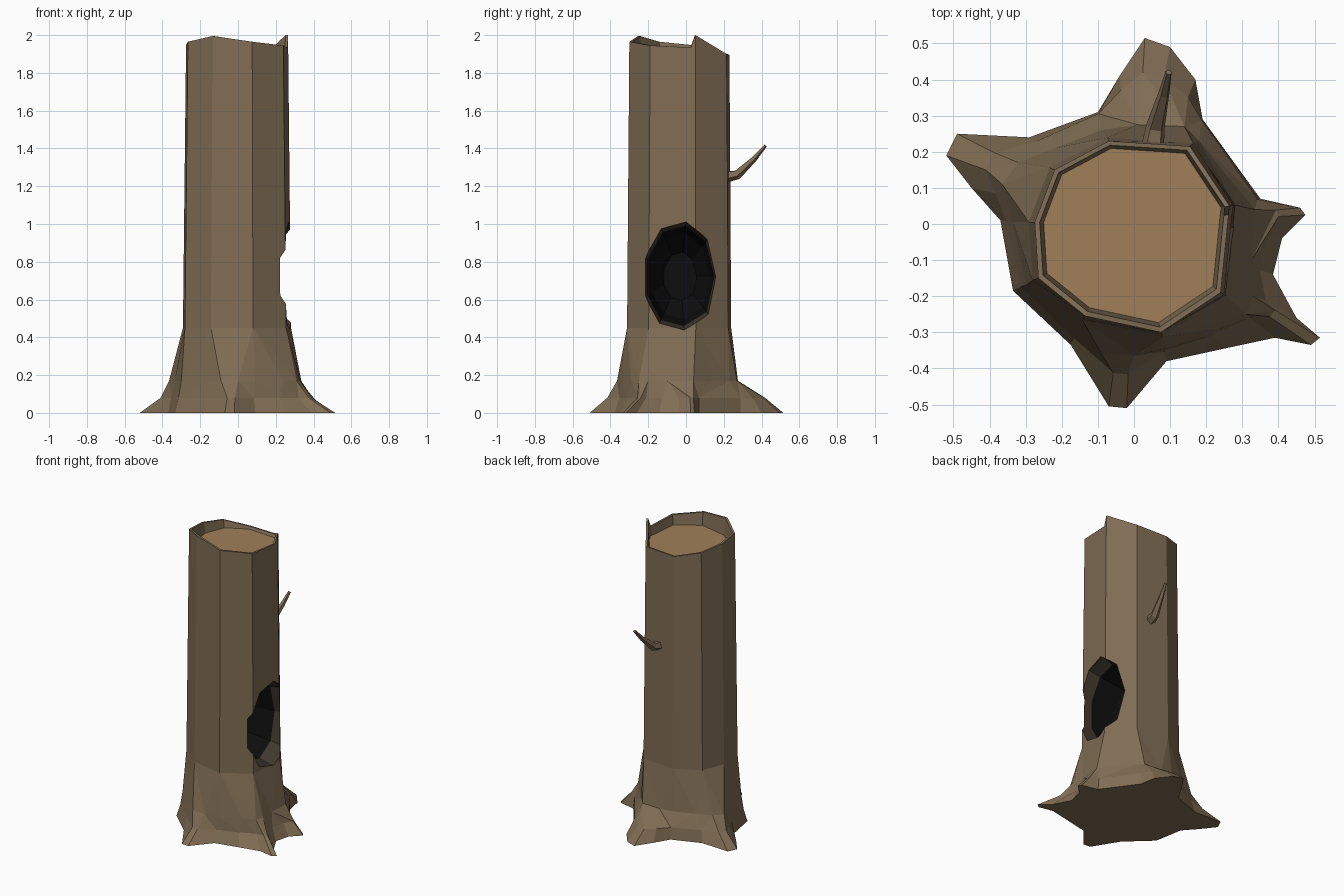
import bpy, bmesh
from math import atan2, hypot, cos, sin, tau
from mathutils import Vector

if "Cube" in bpy.data.objects:
    bpy.data.objects.remove(bpy.data.objects["Cube"])


def material(name, rgb):
    m = bpy.data.materials.new(name)
    m.diffuse_color = (*rgb, 1)
    m.use_nodes = True
    m.node_tree.nodes["Principled BSDF"].inputs["Base Color"].default_value = m.diffuse_color
    return m


MATS = [material("bark", (0.215, 0.152, 0.088)), material("cut_wood", (0.35, 0.215, 0.10)),
        material("hollow_edge", (0.05, 0.038, 0.026)), material("hollow_dark", (0.004, 0.004, 0.004))]


def finish(bm, name):
    bmesh.ops.recalc_face_normals(bm, faces=bm.faces[:])
    me = bpy.data.meshes.new(name)
    bm.to_mesh(me)
    bm.free()
    for m in MATS:
        me.materials.append(m)
    ob = bpy.data.objects.new(name, me)
    bpy.context.collection.objects.link(ob)
    return ob


def ring(bm, pts):
    return [bm.verts.new(p) for p in pts]


def loft(bm, a, b, mat=0):
    """Quads between rings of equal count."""
    n = len(a)
    for i in range(n):
        bm.faces.new((a[i], a[(i + 1) % n], b[(i + 1) % n], b[i])).material_index = mat


def stitch(bm, a, b):
    """Triangles between rings of different counts, advancing by angle."""
    def ang(r, i):
        v = r[i % len(r)].co
        return atan2(v.y, v.x) + tau * (i // len(r))
    i = j = 0
    while i < len(a) or j < len(b):
        va, vb = a[i % len(a)], b[j % len(b)]
        if j >= len(b) or (i < len(a) and ang(a, i + 1) <= ang(b, j + 1)):
            i += 1
            bm.faces.new((va, a[i % len(a)], vb))
        else:
            j += 1
            bm.faces.new((va, b[j % len(b)], vb))


# Outlines, counter-clockwise from the back of the left side
ground = [(-.335, -.185), (-.175, -.335), (-.07, -.505), (-.02, -.51), (.09, -.38), (.25, -.345),
          (.39, -.315), (.49, -.335), (.515, -.315), (.45, -.26), (.385, -.14), (.41, -.04),
          (.475, .025), (.46, .045), (.35, .07), (.19, .29), (.17, .40), (.10, .49), (.03, .515),
          (-.04, .41), (-.10, .31), (-.29, .24), (-.49, .25), (-.52, .19), (-.45, .10), (-.37, .01)]
low = [(-.30, -.17), (-.16, -.30), (-.09, -.36), (0, -.365), (.09, -.345), (.24, -.29),
       (.31, -.25), (.33, -.20), (.325, -.10), (.335, .04), (.26, .13), (.18, .23),
       (.14, .27), (.01, .275), (-.09, .26), (-.22, .21), (-.32, .17), (-.365, .11), (-.335, .005)]
trunk = [(-.265, -.15, 1.965), (-.135, -.255, 1.995), (.075, -.30, 1.965), (.24, -.19, 1.945),
         (.262, .025, 1.935), (.265, .05, 2.0), (.155, .215, 1.90), (-.07, .23, 1.895),
         (-.22, .15, 1.93), (-.275, .005, 1.95)]


def shrink(x, y):
    r = hypot(x, y)
    k = (.34 + (r - .34) * .45) / r if r > .34 else .985
    return x * k, y * k, .08


# Trunk with flared roots and recessed cut top
bm = bmesh.new()
r0 = ring(bm, [(x, y, 0) for x, y in ground])
r1 = ring(bm, [shrink(x, y) for x, y in ground])
r2 = ring(bm, [(x, y, .17) for x, y in low])
r3 = ring(bm, [(x * 1.06, y * 1.04, .45) for x, y, z in trunk])
r4 = ring(bm, trunk)
r5 = ring(bm, [(x * .95, y * .95, z) for x, y, z in trunk])
r6 = ring(bm, [(x * .91, y * .91, 1.88) for x, y, z in trunk])
bm.faces.new(r0)
loft(bm, r0, r1)
stitch(bm, r1, r2)
stitch(bm, r2, r3)
for a, b in ((r3, r4), (r4, r5), (r5, r6)):
    loft(bm, a, b)
bm.faces.new(r6).material_index = 1
body = finish(bm, "trunk")

# Hollow carved into the right side
hole = [(0, 1.01), (-.13, .975), (-.22, .82), (-.22, .62), (-.14, .475),
        (-.01, .44), (.12, .52), (.165, .72), (.115, .92)]
bm = bmesh.new()
rings = [ring(bm, [(x, -.03 + (y + .03) * s, .72 + (z - .72) * s) for y, z in hole])
         for x, s in ((.45, 1.02), (.25, 1), (.17, .93), (0, .8), (-.12, .45))]
for k in range(4):
    loft(bm, rings[k], rings[k + 1], 2 if k < 2 else 3)
bm.faces.new(rings[0])
bm.faces.new(rings[-1]).material_index = 3
cutter = finish(bm, "hollow_cutter")
cutter.hide_render = True
mod = body.modifiers.new("hollow", 'BOOLEAN')
mod.operation = 'DIFFERENCE'
mod.solver = 'EXACT'
mod.object = cutter
bpy.context.view_layer.objects.active = body
bpy.ops.object.modifier_apply(modifier=mod.name)
bpy.data.objects.remove(cutter)

# Broken twig on the back
path = [((.05, .20, 1.25), .034), ((.06, .27, 1.262), .027), ((.083, .36, 1.345), .016),
        ((.096, .42, 1.415), .009)]
bm = bmesh.new()
rings = []
for i, (p, r) in enumerate(path):
    d = Vector(path[min(i + 1, 3)][0]) - Vector(path[max(i - 1, 0)][0])
    u = d.cross(Vector((1, 0, 0))).normalized()
    v = d.cross(u).normalized()
    rings.append(ring(bm, [Vector(p) + r * (cos(tau * k / 5) * u + sin(tau * k / 5) * v)
                           for k in range(5)]))
for a, b in zip(rings, rings[1:]):
    loft(bm, a, b)
bm.faces.new(rings[0])
bm.faces.new(rings[-1])
finish(bm, "twig")
